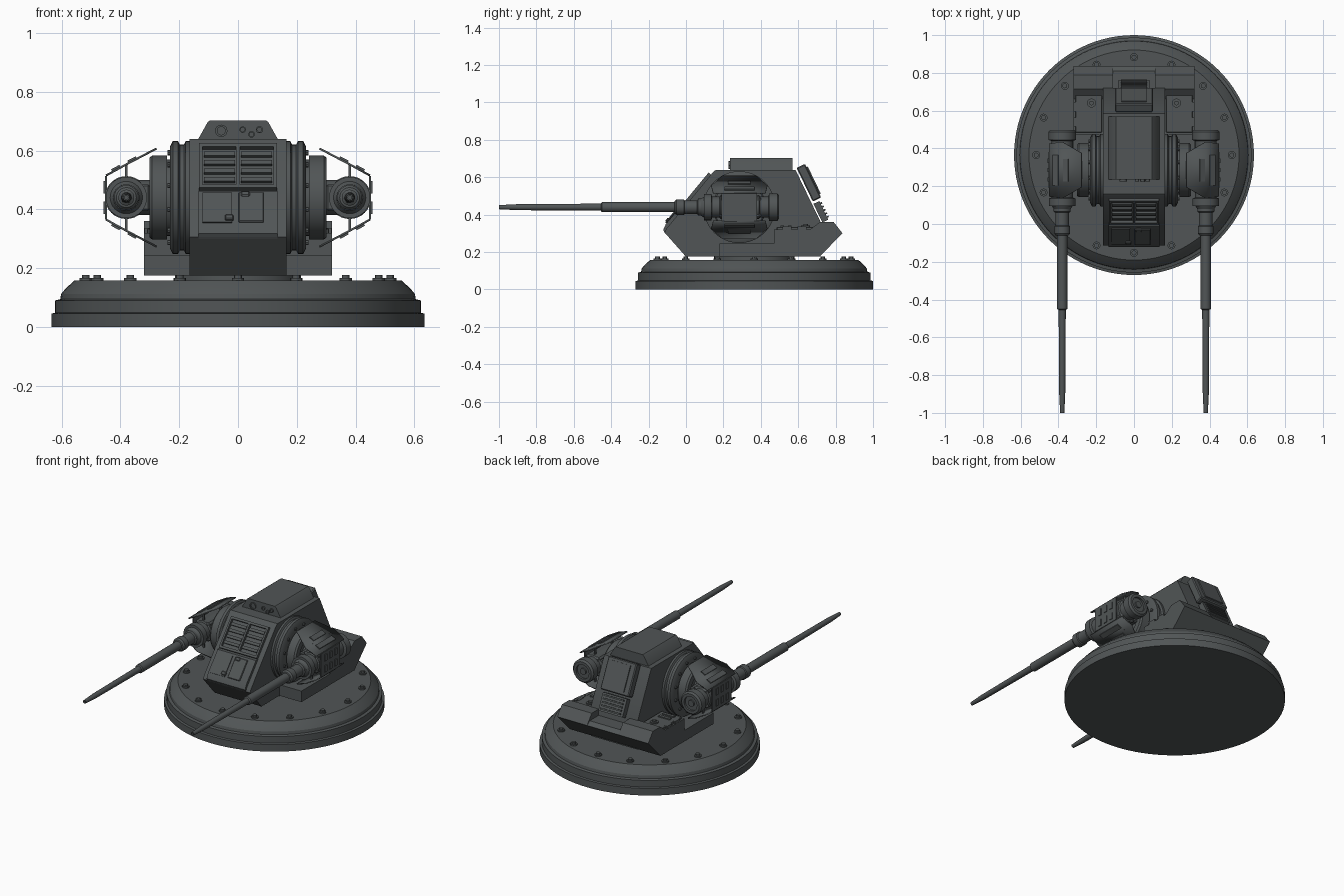
import bpy, bmesh, math
from mathutils import Matrix, Vector

if "Cube" in bpy.data.objects:
    bpy.data.objects.remove(bpy.data.objects["Cube"])

metal = bpy.data.materials.new("dark_grey_metal")
metal.diffuse_color = (0.082, 0.091, 0.093, 1)
metal.use_nodes = True
metal.node_tree.nodes["Principled BSDF"].inputs["Base Color"].default_value = metal.diffuse_color


def finish(name, bm):
    bmesh.ops.recalc_face_normals(bm, faces=bm.faces[:])
    me = bpy.data.meshes.new(name)
    bm.to_mesh(me)
    bm.free()
    me.materials.append(metal)
    ob = bpy.data.objects.new(name, me)
    bpy.context.collection.objects.link(ob)
    return ob


def prism(name, pts, a, b, axis='X', inset=0.0):
    """Extrude a closed profile: (y, z) along X, or (x, z) along Y."""
    bm = bmesh.new()
    place = (lambda p, d: (d, p[0], p[1])) if axis == 'X' else (lambda p, d: (p[0], d, p[1]))
    f = bm.faces.new([bm.verts.new(place(p, a)) for p in pts])
    g = bmesh.ops.extrude_face_region(bm, geom=[f])
    off = Vector((b - a, 0, 0)) if axis == 'X' else Vector((0, b - a, 0))
    bmesh.ops.translate(bm, verts=[v for v in g['geom'] if isinstance(v, bmesh.types.BMVert)], vec=off)
    return finish(name, bm)


def box(name, c, size, rx=0.0, ry=0.0, bevel=0.0):
    bm = bmesh.new()
    bmesh.ops.create_cube(bm, size=1)
    bm.transform(Matrix.Diagonal((*size, 1)))
    if bevel:
        bmesh.ops.bevel(bm, geom=bm.edges[:], offset=bevel, segments=1, affect='EDGES')
    bm.transform(Matrix.Translation(c) @ Matrix.Rotation(ry, 4, 'Y') @ Matrix.Rotation(rx, 4, 'X'))
    return finish(name, bm)


def lathe(name, pts, c, direction=(0, 0, 1), n=32):
    """Turn (radius, distance) points round an axis through c."""
    bm = bmesh.new()
    rings = [[bm.verts.new((r * math.cos(2 * math.pi * i / n), r * math.sin(2 * math.pi * i / n), d))
              for i in range(n)] for r, d in pts]
    for p, q in zip(rings, rings[1:]):
        for i in range(n):
            j = (i + 1) % n
            bm.faces.new((p[i], p[j], q[j], q[i]))
    bm.faces.new(rings[0])
    bm.faces.new(rings[-1])
    rot = Vector((0, 0, 1)).rotation_difference(Vector(direction)).to_matrix().to_4x4()
    bm.transform(Matrix.Translation(c) @ rot)
    return finish(name, bm)


# Round base with bolts
CY = 0.365
lathe("base", [(.635, 0), (.635, .045), (.622, .048), (.622, .09), (.605, .094), (.602, .112),
               (.585, .132), (.556, .158)], (0, CY, 0), n=96)
lathe("turntable", [(.215, .155), (.215, .178)], (0, CY, 0), n=48)
for i in range(16):
    a = i * math.pi / 8
    p = (.518 * math.cos(a), CY + .518 * math.sin(a), 0)
    lathe("base_bolt", [(.021, .155), (.021, .166), (.013, .166), (.013, .176)], p, n=12)

# Central hull
F0, F1 = Vector((0, -.105, .325)), Vector((0, .147, .63))
B0, B1 = Vector((0, .585, .64)), Vector((0, .72, .36))
prism("hull", [(0, .175), (-.115, .305), F0.yz, F1.yz, (.16, .64), B0.yz, B1.yz, (.72, .175)], -.165, .165)


def on_slope(name, p, q, x, s, size, lift=0.0, bevel=0.0):
    """Box lying on the slope from p to q, s = fraction along it."""
    t = (q - p).normalized()
    n = Vector((0, -t.z, t.y))
    return box(name, p.lerp(q, s) + n * lift + Vector((x, 0, 0)), size,
               rx=math.atan2(t.z, t.y), bevel=bevel)


# Front louvres: frame bars and slats
for x in (-.127, 0, .127):
    on_slope("louvre_upright", F0, F1, x, .70, (.012, .185, .022), .006)
for s in (.47, .93):
    on_slope("louvre_rail", F0, F1, 0, s, (.266, .014, .022), .006)
for x in (-.0635, .0635):
    for k in range(4):
        on_slope("louvre_slat", F0, F1, x, .56 + k * .095, (.105, .017, .012), .006)

# Lower front hatch with catches
prism("front_hatch", [(-.112, .30), (-.122, .318), (-.108, .35), (-.012, .463), (.02, .463), (-.08, .31)], -.135, .135)
on_slope("hatch_panel", F0, F1, .045, .22, (.085, .13, .01), .022, .003)
on_slope("hatch_panel", F0, F1, -.07, .22, (.10, .13, .006), .020)
for x, s in ((.025, .36), (-.03, .10)):
    on_slope("hatch_catch", F0, F1, x, s, (.03, .022, .016), .024, .004)

# Top hood with front lenses
prism("hood", [(-.137, .635), (-.132, .645), (-.103, .697), (-.095, .703), (.095, .703), (.103, .697),
               (.132, .645), (.137, .635)], .235, .57, 'Y')
for x, z, r in ((-.057, .667, .021), (.016, .671, .011), (.046, .655, .011), (.073, .671, .012)):
    lathe("hood_lens", [(r, 0), (r, .012), (r * .65, .012), (r * .65, .006)], (x, .238, z), (0, -1, 0), 20)

# Rear cover and grille on the back slope
on_slope("rear_cover", B0, B1, 0, .30, (.20, .20, .05), .035, .006)
on_slope("rear_cover_plate", B0, B1, 0, .30, (.13, .16, .01), .062)
on_slope("rear_grille", B0, B1, 0, .84, (.17, .11, .035), .025)
for k in range(5):
    on_slope("grille_slat", B0, B1, 0, .71 + k * .065, (.14, .009, .012), .046)

# Lower platform and rear deck
prism("platform", [(.18, .175), (.18, .245), (.75, .245), (.714, .175)], -.32, .32)
prism("rear_deck", [(.47, .2), (.47, .32), (.81, .32), (.837, .30), (.714, .176), (.6, .176)], -.32, .32)

for s in (-1, 1):
    # Deck lips, raised plates, filler caps and slots
    prism("deck_lip", [(.66, .318), (.715, .36), (.79, .36), (.837, .30), (.8, .29)], s * .11, s * .32)
    box("deck_plate", (s * .24, .595, .325), (.14, .22, .018), bevel=.003)
    lathe("filler_cap", [(.024, .33), (.024, .342), (.012, .342), (.012, .35)], (s * .225, .64, 0), n=20)
    for y in (.515, .555):
        box("deck_slot", (s * .24, y, .336), (.08, .02, .01))
    for y in (.54, .62):
        box("deck_side_cap", (s * .31, y, .328), (.018, .05, .016))

    # Side drum, outer disc and gun hub
    lathe("side_drum", [(.192, .15), (.192, .178), (.18, .184), (.18, .198), (.192, .204), (.192, .222),
                        (.172, .232), (.13, .232), (.13, .242), (.143, .242), (.143, .292),
                        (.135, .302), (.10, .302), (.10, .29)], (0, .285, .44), (s, 0, 0), 48)
    for k in range(12):
        a = k * math.pi / 6 + math.pi / 12
        lathe("drum_bolt", [(.009, .225), (.009, .24)], (0, .285 + .158 * math.cos(a), .44 + .158 * math.sin(a)), (s, 0, 0), 8)
    lathe("gun_hub", [(.06, .28), (.06, .38)], (0, .285, .44), (s, 0, 0), 24)

    # Gun body and tapering barrel
    G = (s * .38, 0, .44)
    lathe("gun_body", [(.022, .08), (.045, .08), (.055, .095), (.07, .095), (.07, .135), (.056, .14),
                       (.056, .18), (.064, .185), (.064, .39), (.056, .395), (.056, .44), (.073, .445),
                       (.073, .488), (.062, .498), (.045, .498), (.045, .485), (.02, .485), (.02, .495)], G, (0, 1, 0))
    lathe("barrel", [(.006, -.985), (.006, -1), (.011, -1), (.016, -.90), (.019, -.455), (.027, -.45),
                     (.027, -.062), (.034, -.06), (.042, -.05), (.042, -.012), (.036, -.008),
                     (.036, .06), (.045, .065), (.045, .1)], G, (0, 1, 0), 24)
    box("gun_top_block", (s * .38, .29, .44), (.10, .22, .12), bevel=.01)
    box("gun_mount", (s * .325, .29, .44), (.05, .20, .09), bevel=.006)

    # Armour plates folded round the gun
    box("outer_plate", (s * .449, .285, .44), (.007, .19, .148))
    for y in (.235, .285, .335):
        for z in (.405, .475):
            box("plate_rib", (s * .454, y, z), (.006, .022, .042))
    for v in (-1, 1):
        bm = bmesh.new()
        rows = ((.449, .075, .14), (.38, .113, .15), (.277, .167, .09))
        pair = [[bm.verts.new((s * x, .285 + e * h, .44 + v * dz)) for e in (-1, 1)] for x, dz, h in rows]
        for p, q in zip(pair, pair[1:]):
            bm.faces.new((p[0], p[1], q[1], q[0]))
        plate = finish("slanted_plate", bm)
        m = plate.modifiers.new("thickness", 'SOLIDIFY')
        m.thickness = .007
        m.offset = 0
        for x, dz, w in ((.415, .099, .16), (.36, .128, .12)):
            box("slanted_plate_pad", (s * x, .285, .44 + v * dz), (.032, w, .011), ry=s * v * .49)
        # Braces from the plates to the gun
        for y in (.2, .37):
            box("plate_brace", (s * .38, y, .44 + v * .085), (.008, .012, .06))
    for y in (.22, .35):
        box("outer_brace", (s * .435, y, .44), (.03, .012, .04))

# Soft shading on round parts, crisp edges elsewhere
for ob in bpy.context.collection.objects:
    ob.select_set(True)
bpy.context.view_layer.objects.active = bpy.context.collection.objects[0]
bpy.ops.object.shade_smooth_by_angle(angle=math.radians(30))
